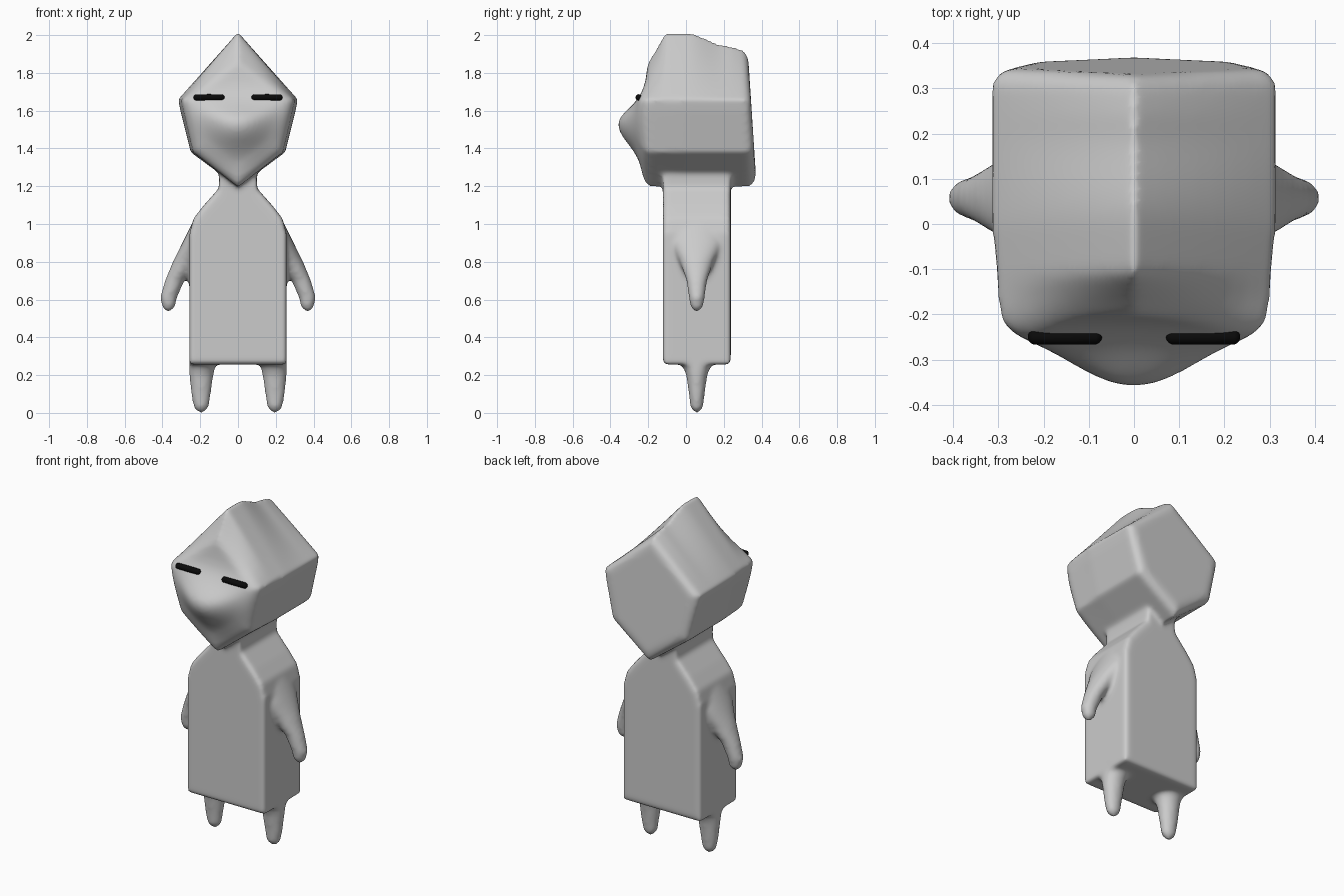
import bpy, bmesh, math
from mathutils import Vector

cube = bpy.data.objects.get("Cube")
if cube:
    bpy.data.objects.remove(cube)


def material(name, value):
    m = bpy.data.materials.new(name)
    m.use_nodes = True
    m.diffuse_color = (value, value, value, 1)
    m.node_tree.nodes["Principled BSDF"].inputs["Base Color"].default_value = (value, value, value, 1)
    return m


grey = material("clay grey", 0.6)
black = material("eye black", 0.003)
CENTRE_Y = 0.057


def loft(bm, rings):
    """Skin a list of point rings; the first and last are single points."""
    first, last = bm.verts.new(rings[0][0]), bm.verts.new(rings[-1][0])
    loops = [[bm.verts.new(p) for p in r] for r in rings[1:-1]]
    n = len(loops[0])
    for i in range(n):
        j = (i + 1) % n
        bm.faces.new((first, loops[0][j], loops[0][i]))
        bm.faces.new((last, loops[-1][i], loops[-1][j]))
        for a, b in zip(loops, loops[1:]):
            bm.faces.new((a[i], a[j], b[j], b[i]))


def outline(half, steps):
    """Mirror a half profile (right side, top to bottom) and subdivide it."""
    left = [(-x, z) for x, z in reversed(half) if x > 0]
    pts = [Vector(p) for p in half + left]
    return [a.lerp(b, k / steps) for a, b in zip(pts, pts[1:] + pts[:1]) for k in range(steps)]


def block(bm, half, mid_z, front, back, rim, shape, steps=8):
    """Extrude a profile along y with softened rims and capped by concentric rings."""
    caps = [0.02 + 0.1 * k for k in range(1, 9)]
    rounding = [(1 - rim * (1 - math.sin(a)), 1 - math.cos(a)) for a in
                (math.pi * k / 8 for k in range(5))]
    depth = rim * 0.25
    start = [(s * (1 - rim), front) for s in caps] + [(s, front + depth * d) for s, d in rounding]
    end = [(s * (1 - rim), back) for s in caps] + [(s, back - depth * d) for s, d in rounding]
    y0, y1 = start[-1][1], end[-1][1]
    sides = [(1, y0 + (y1 - y0) * k / 20) for k in range(1, 20)]
    prof = outline(half, steps)
    rings = [[shape(x * s, y, mid_z + (z - mid_z) * s, s) for x, z in prof]
             for s, y in start + sides + end[::-1]]
    loft(bm, [[shape(0, front, mid_z, 0)]] + rings + [[shape(0, back, mid_z, 0)]])


def limb(bm, sections, side):
    """Elliptical sections (x, z, radius x, radius y) with pointed ends."""
    rings = []
    for x, z, rx, ry in sections:
        angles = [math.tau * k / 24 for k in range(24)]
        rings.append([(side * (x + rx * math.cos(a)), CENTRE_Y + ry * math.sin(a), z) for a in angles])
    x0, z0 = sections[0][:2]
    x1, z1 = sections[-1][:2]
    loft(bm, [[(side * x0, CENTRE_Y, z0 - 0.012)]] + rings + [[(side * x1, CENTRE_Y, z1 + 0.01)]])


def interpolate(t, table):
    for (a, va), (b, vb) in zip(table, table[1:]):
        if t <= b:
            f = max(0, (t - a) / (b - a))
            return va + (vb - va) * f * f * (3 - 2 * f)
    return table[-1][1]


RIDGE = [(-0.24, 1.88), (-0.1, 2.015), (0, 2.015), (0.22, 1.945), (0.36, 1.92)]


def head_shape(x, y, z, s):
    # Crest height changes from front to back
    crest = interpolate(y, RIDGE)
    if z > 1.65:
        z = 1.65 + (z - 1.65) * (crest - 1.65) / 0.365
    # Sides narrow towards the face
    if y < 0:
        x *= 1 + y * 0.3
    # Broad muzzle on the face, back leaning outwards low down
    if y < -0.1:
        dz = z - (1.53 + 1.2 * x * x)
        spread = 0.11 if dz > 0 else 0.15
        fade = min(1, max(0, (-0.1 - y) / 0.1))
        y -= 0.135 * fade * math.exp(-(x / 0.2) ** 2 - (dz / spread) ** 2)
        if z > 1.66:
            y += (z - 1.66) * 0.12 * fade
    elif y > 0.2:
        y += (1.38 - z) * 0.06 * (y - 0.2) / 0.15
    return (x, y, z)


bm = bmesh.new()

# Head
head_half = [(0, 2.015), (0.316, 1.66), (0.305, 1.6), (0.25, 1.38), (0, 1.195)]
block(bm, head_half, 1.6, -0.225, 0.362, 0.17, head_shape)

# Torso and neck
torso_half = [(0, 1.32), (0.1, 1.32), (0.1, 1.19), (0.18, 1.1), (0.235, 1.03),
              (0.257, 0.95), (0.257, 0.256), (0, 0.256)]
block(bm, torso_half, 0.65, -0.122, 0.237, 0.07, lambda x, y, z, s: (x, y, z))

# Arms and legs
arm = [(0.37, 0.545, 0.022, 0.022), (0.367, 0.565, 0.036, 0.034), (0.368, 0.61, 0.045, 0.042),
       (0.335, 0.7, 0.052, 0.055), (0.275, 0.8, 0.07, 0.09), (0.225, 0.9, 0.07, 0.14),
       (0.17, 1.0, 0.075, 0.16)]
leg = [(0.195, 0.008, 0.022, 0.018), (0.195, 0.03, 0.04, 0.034), (0.196, 0.1, 0.052, 0.042),
       (0.194, 0.2, 0.064, 0.056), (0.19, 0.24, 0.069, 0.072), (0.18, 0.28, 0.075, 0.11),
       (0.17, 0.34, 0.075, 0.11)]
for side in (-1, 1):
    limb(bm, arm, side)
    limb(bm, leg, side)

bmesh.ops.recalc_face_normals(bm, faces=bm.faces)
mesh = bpy.data.meshes.new("figure_body")
bm.to_mesh(mesh)
bm.free()
mesh.materials.append(grey)
body = bpy.data.objects.new("figure_body", mesh)
bpy.context.collection.objects.link(body)

# Fuse the parts into one soft skin
fuse = body.modifiers.new("fuse", 'REMESH')
fuse.mode = 'VOXEL'
fuse.voxel_size = 0.012
fuse.use_smooth_shade = True
soften = body.modifiers.new("soften", 'SMOOTH')
soften.factor = 0.5
soften.iterations = 9

# Eyes: rounded bars
for side, name in ((-1, "right_eye"), (1, "left_eye")):
    bpy.ops.mesh.primitive_uv_sphere_add(segments=20, ring_count=12, radius=0.017)
    eye = bpy.context.object
    eye.name = name
    for v in eye.data.vertices:
        x, y, z = v.co
        v.co = (z + math.copysign(0.065, z) if abs(z) > 1e-5 else 0, y, x)
    eye.location = (side * 0.153, -0.25, 1.67)
    eye.data.materials.append(black)
    bpy.ops.object.shade_smooth()
